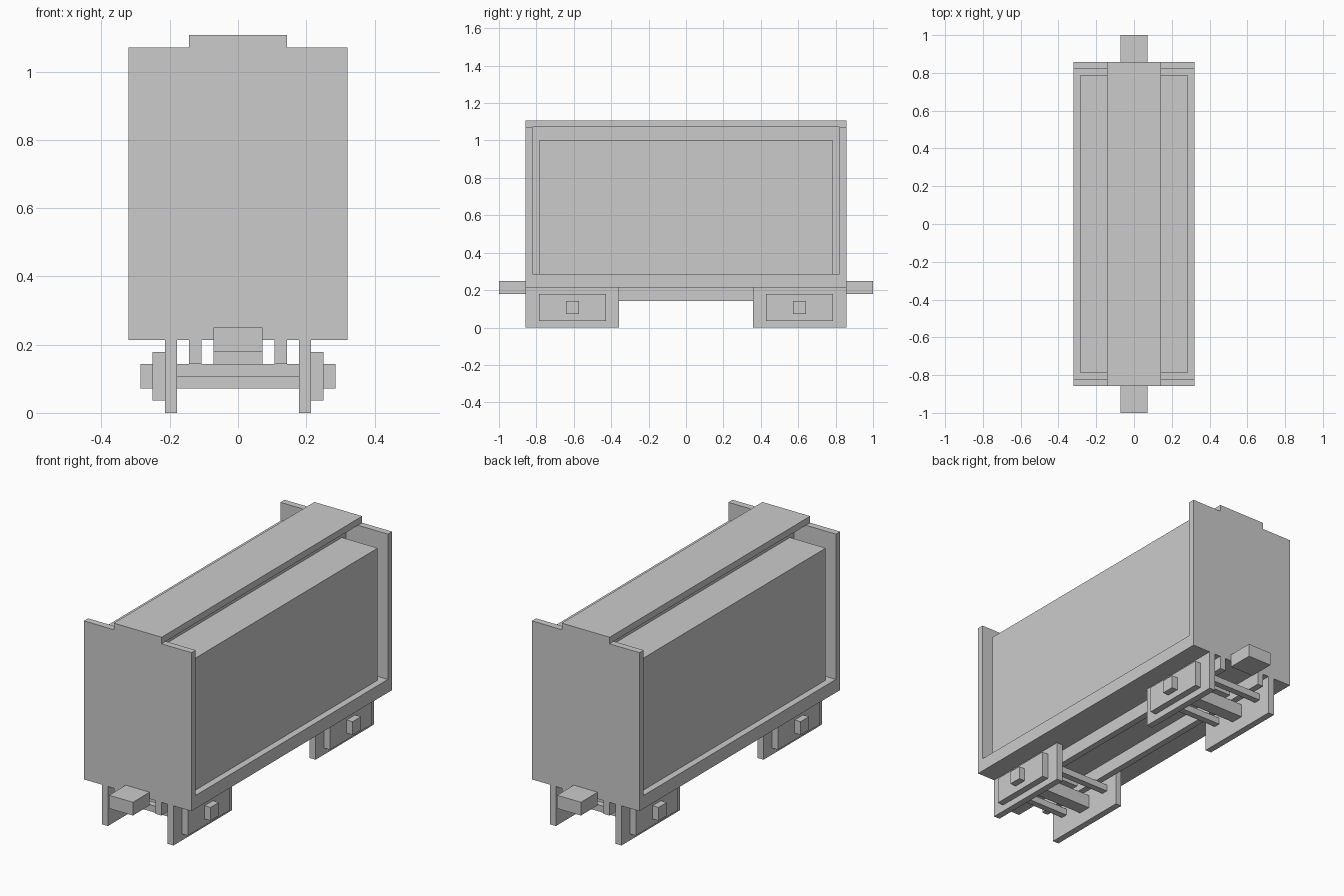
import bpy

if "Cube" in bpy.data.objects:
    bpy.data.objects.remove(bpy.data.objects["Cube"])

U = 1 / 28  # the model sits on a regular block grid


def box(name, x, y, z):
    """Box from (min, max) ranges given in grid units."""
    r = (x, y, z)
    verts = [(x[i] * U, y[j] * U, z[k] * U) for i in (0, 1) for j in (0, 1) for k in (0, 1)]
    faces = [(0, 1, 3, 2), (4, 6, 7, 5), (0, 4, 5, 1), (2, 3, 7, 6), (0, 2, 6, 4), (1, 5, 7, 3)]
    me = bpy.data.meshes.new(name)
    me.from_pydata(verts, [], faces)
    ob = bpy.data.objects.new(name, me)
    bpy.context.collection.objects.link(ob)
    return ob


def mirrored(name, x, y, z, axes):
    """Box plus its mirror images across the chosen axes."""
    ob = box(name, x, y, z)
    mod = ob.modifiers.new("mirror", 'MIRROR')
    mod.use_axis = ('x' in axes, 'y' in axes, False)
    mod.use_mirror_merge = False
    return ob


# Wagon body
box("floor", (-9, 9), (-24, 24), (6, 8))
box("cargo_box", (-8, 8), (-22, 22), (8, 28))
box("centre_spine", (-2, 2), (-23, 23), (8, 30))
box("roof_walkway", (-4, 4), (-24, 24), (30, 31))
mirrored("end_wall", (-9, 9), (23, 24), (8, 30), "y")

# Underframe and couplers
mirrored("frame_rail", (3, 4), (-24, 24), (4, 6), "x")
mirrored("coupler", (-2, 2), (24, 28), (5, 7), "y")

# Bogies, centred 17 units from the middle
c = 17
mirrored("bogie_side", (5, 6), (c - 7, c + 7), (0, 6), "xy")
mirrored("bogie_cover", (6, 7), (c - 5, c + 5), (1, 5), "xy")
mirrored("axle", (-8, 8), (c - 1, c + 1), (2, 4), "y")
mirrored("bogie_pivot", (-2, 2), (c - 2, c + 2), (4, 6), "y")
for side in (-4.5, 4.5):
    mirrored("cross_bar", (-5, 5), (c + side - 0.5, c + side + 0.5), (3, 4), "y")
